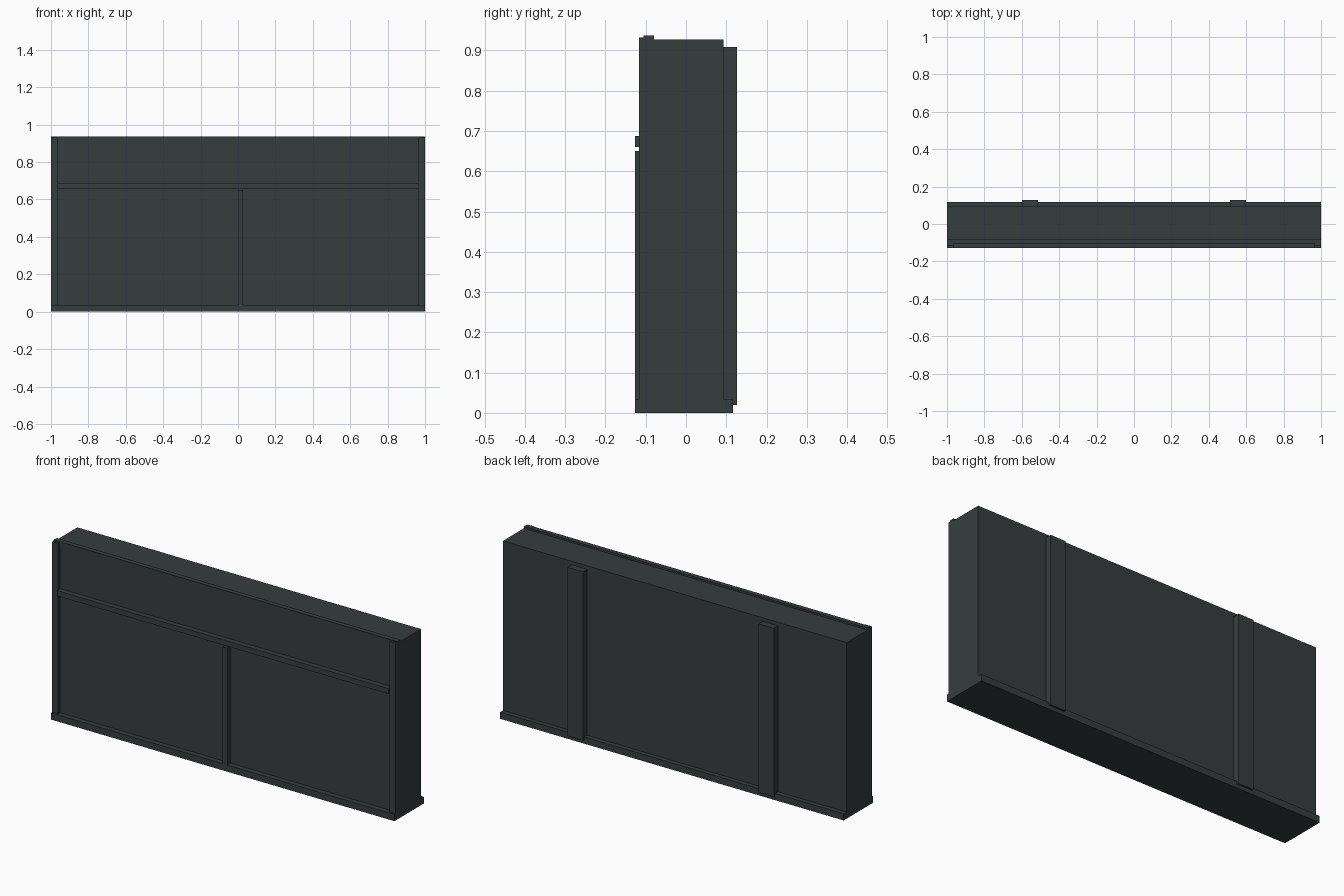
import bpy

if "Cube" in bpy.data.objects:
    bpy.data.objects.remove(bpy.data.objects["Cube"])

slate = bpy.data.materials.new("dark_slate")
slate.diffuse_color = (0.037, 0.046, 0.046, 1)
slate.use_nodes = True
slate.node_tree.nodes["Principled BSDF"].inputs["Base Color"].default_value = slate.diffuse_color


def box(name, x, y, z):
    """Axis-aligned box from (min, max) ranges."""
    bpy.ops.mesh.primitive_cube_add(size=1)
    ob = bpy.context.object
    ob.name = ob.data.name = name
    lo, hi = zip(x, y, z)
    for v in ob.data.vertices:
        v.co = [hi[i] if v.co[i] > 0 else lo[i] for i in range(3)]
    ob.data.materials.append(slate)
    return ob


# Plinth and main slab
box("base", (-1, 1), (-0.127, 0.117), (0, 0.035))
box("body", (-1, 1), (-0.10, 0.093), (0.035, 0.927))

# Front trim: top rail, horizontal bar and centre post
box("top_rail", (-1, 1), (-0.105, -0.08), (0.915, 0.937))
box("cross_bar", (-0.965, 0.965), (-0.127, -0.10), (0.66, 0.688))
box("centre_post", (0.0, 0.027), (-0.127, -0.10), (0.035, 0.65))

# Side posts at the front and straps on the back, left and right
for side, s in (("left", -1), ("right", 1)):
    box("side_post_" + side, sorted((s * 0.965, s)), (-0.117, -0.10), (0.035, 0.932))
    box("back_strap_" + side, sorted((s * 0.512, s * 0.6)), (0.093, 0.127), (0.02, 0.908))
